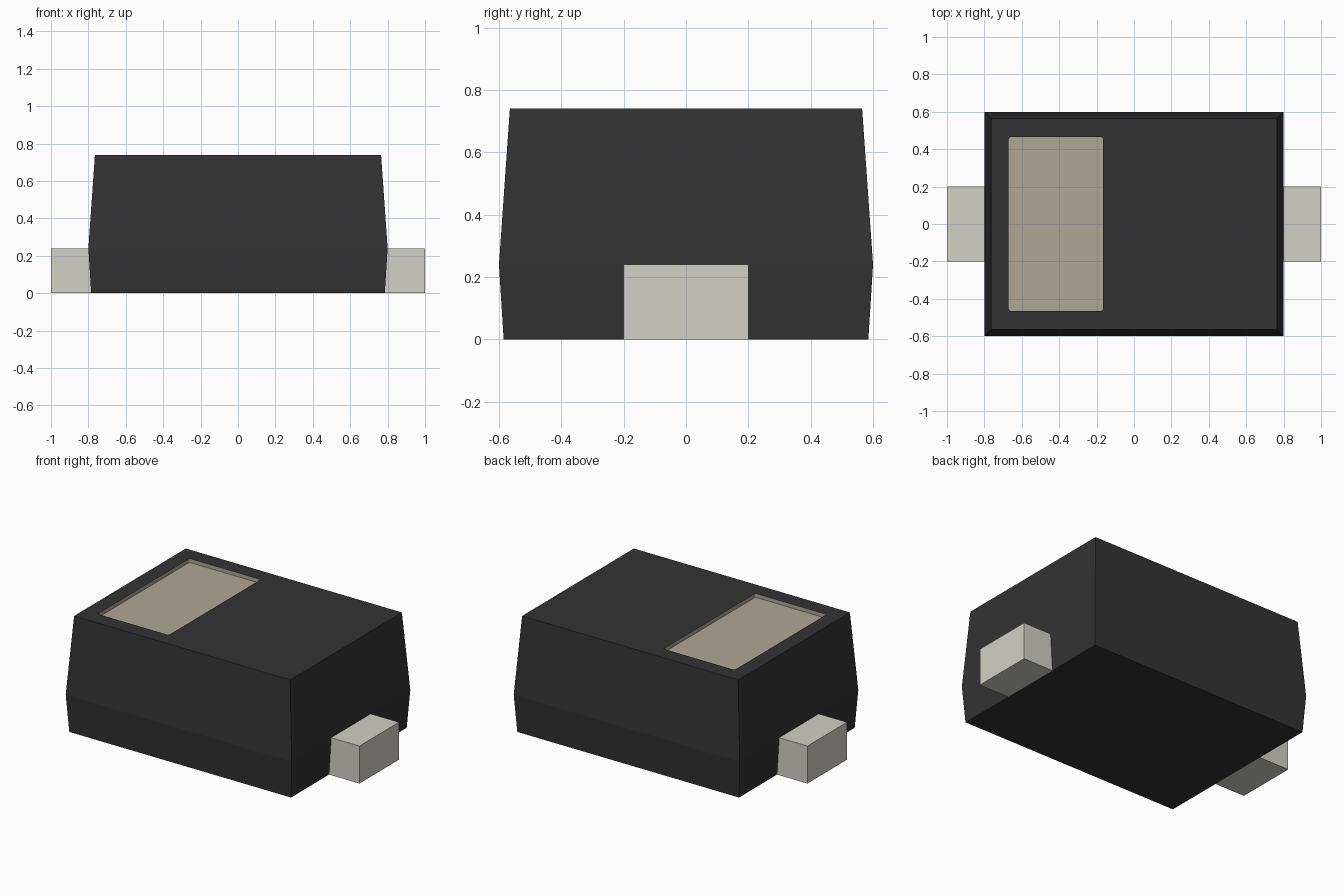
import bpy
import bmesh

cube = bpy.data.objects.get("Cube")
if cube:
    bpy.data.objects.remove(cube, do_unlink=True)


def material(name, rgb):
    m = bpy.data.materials.new(name)
    m.use_nodes = True
    m.diffuse_color = (*rgb, 1)
    bsdf = m.node_tree.nodes["Principled BSDF"]
    bsdf.inputs["Base Color"].default_value = (*rgb, 1)
    return m


BLACK = material("black plastic", (0.033, 0.033, 0.033))
TIN = material("tin metal", (0.64, 0.63, 0.57))
TAN = material("tan marking", (0.43, 0.39, 0.31))


def loft(name, sections, mats, corner=0.0, slot=0):
    """Stack rectangles (x0, x1, half_y, z) into a closed solid."""
    bm = bmesh.new()
    rings = [[bm.verts.new((x, y, z)) for x, y in
              ((x0, -h), (x1, -h), (x1, h), (x0, h))]
             for x0, x1, h, z in sections]
    bm.faces.new(rings[0][::-1])
    bm.faces.new(rings[-1])
    for low, high in zip(rings, rings[1:]):
        for i in range(4):
            j = (i + 1) % 4
            bm.faces.new((low[i], low[j], high[j], high[i]))
    if corner:
        upright = [e for e in bm.edges
                   if abs(e.verts[0].co.z - e.verts[1].co.z) > 1e-4]
        bmesh.ops.bevel(bm, geom=upright, offset=corner, segments=3,
                        profile=0.5, affect='EDGES')
    bmesh.ops.recalc_face_normals(bm, faces=bm.faces)
    for f in bm.faces:
        f.material_index = slot
    me = bpy.data.meshes.new(name)
    bm.to_mesh(me)
    bm.free()
    for m in mats:
        me.materials.append(m)
    ob = bpy.data.objects.new(name, me)
    bpy.context.collection.objects.link(ob)
    return ob


# Moulded body, widest at the parting line
body = loft("body", [(-0.785, 0.785, 0.585, 0),
                     (-0.8, 0.8, 0.6, 0.24),
                     (-0.765, 0.765, 0.565, 0.74)], [BLACK, TAN])

# Shallow polarity marking recess, lined in tan
cutter = loft("marking_cutter", [(-0.67, -0.165, 0.465, 0.715),
                                 (-0.67, -0.165, 0.465, 0.8)],
              [BLACK, TAN], corner=0.012, slot=1)
cutter.hide_render = True
cut = body.modifiers.new("marking recess", 'BOOLEAN')
cut.operation = 'DIFFERENCE'
cut.solver = 'EXACT'
cut.object = cutter
bpy.context.view_layer.objects.active = body
bpy.ops.object.modifier_apply(modifier=cut.name)
bpy.data.objects.remove(cutter, do_unlink=True)

# Terminals at both ends
for name, x0, x1 in (("left_terminal", 0.785, 1), ("right_terminal", -1, -0.785)):
    loft(name, [(x0, x1, 0.2, 0), (x0, x1, 0.2, 0.24)], [TIN])
